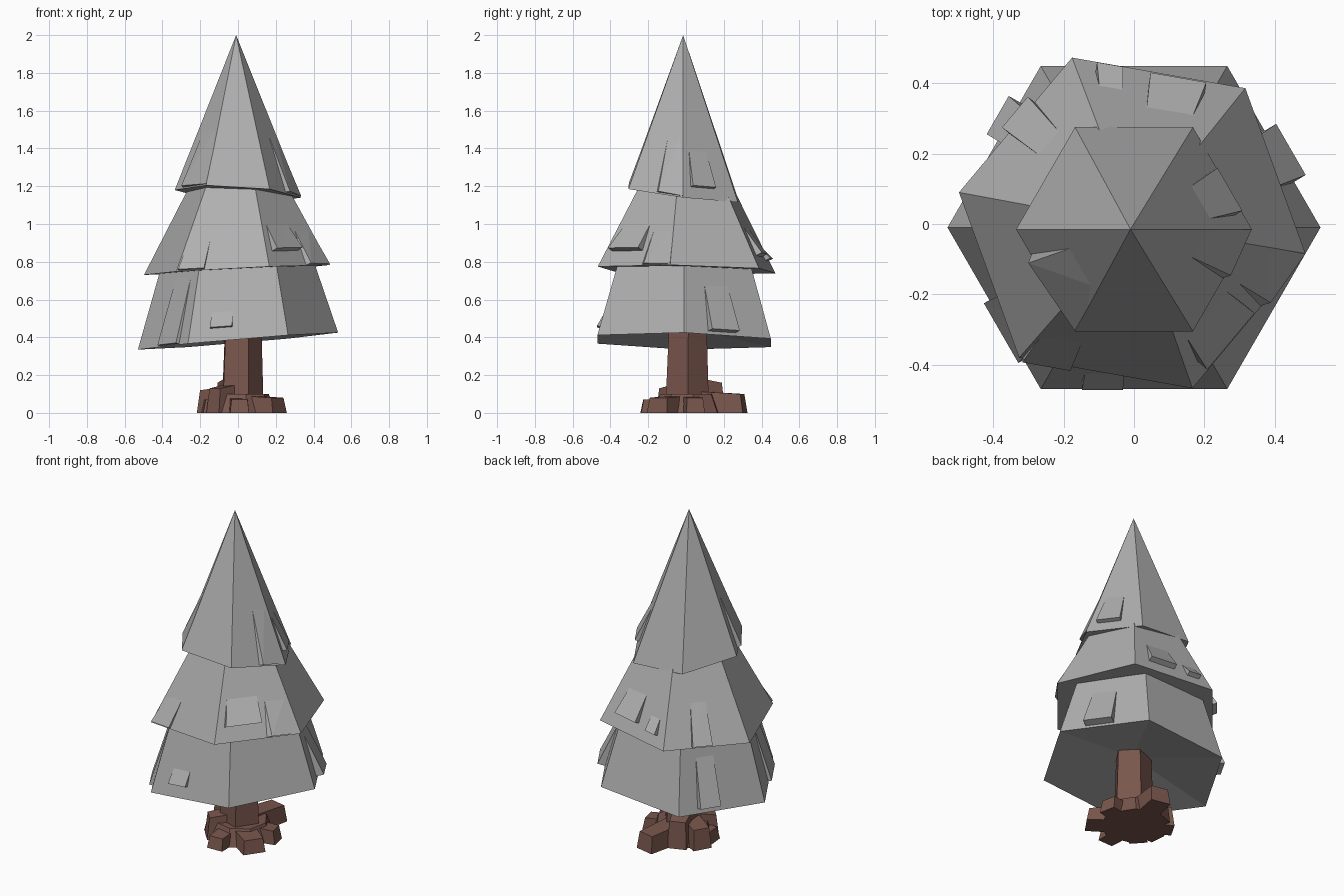
import bpy
from math import sin, cos, radians
from mathutils import Vector, Matrix

if "Cube" in bpy.data.objects:
    bpy.data.objects.remove(bpy.data.objects["Cube"])


def material(name, *rgb):
    m = bpy.data.materials.new(name)
    m.diffuse_color = (*rgb, 1)
    m.use_nodes = True
    m.node_tree.nodes["Principled BSDF"].inputs["Base Color"].default_value = m.diffuse_color
    return m


brown = material("bark", 0.19, 0.093, 0.073)
grey = material("foliage_grey", 0.43, 0.43, 0.43)


def make(name, verts, faces, mat=grey):
    me = bpy.data.meshes.new(name)
    me.from_pydata([tuple(v) for v in verts], [], faces)
    me.update()
    ob = bpy.data.objects.new(name, me)
    bpy.context.collection.objects.link(ob)
    me.materials.append(mat)
    return ob


def prism(name, low, high, mat=grey, hollow=None):
    # hollow: optional point the underside rises to
    n = len(low)
    faces = [(i, (i + 1) % n, n + (i + 1) % n, n + i) for i in range(n)]
    faces.append(tuple(range(n, 2 * n)))
    verts = low + high
    if hollow:
        verts = verts + [Vector(hollow)]
        faces += [((i + 1) % n, i, 2 * n) for i in range(n)]
    else:
        faces.append(tuple(reversed(range(n))))
    return make(name, verts, faces, mat)


def ring(n, r, turn, cx, cy, z, tx=0, ty=0):
    # regular polygon whose plane can be tilted along x and y
    pts = []
    for i in range(n):
        a = radians(turn + 360 * i / n)
        x, y = r * cos(a), r * sin(a)
        pts.append(Vector((cx + x, cy + y, z + tx * x + ty * y)))
    return pts


# foliage tiers: tilted hexagons, the top one closing to a point
low1 = ring(6, 0.53, 0, 0, -0.01, 0.38, 0.085, -0.02)
high1 = ring(6, 0.385, 0, 0, -0.01, 0.85)
low2 = ring(6, 0.5, -10, -0.005, 0.003, 0.757, 0.05, -0.02)
high2 = ring(6, 0.235, -10, 0, 0, 1.25)
low3 = ring(6, 0.335, 0, 0, -0.015, 1.16, -0.06, -0.12)
apex = Vector((-0.01, -0.015, 2.0))

prism("lower_foliage", low1, high1, hollow=(0.01, 0, 0.45))
prism("middle_foliage", low2, high2)
make("upper_foliage", low3 + [apex],
     [(i, (i + 1) % 6, 6) for i in range(6)] + [(5, 4, 3, 2, 1, 0)])


# wedge-shaped branch flaps lying on the tier faces;
# one that ends on a tier corner (t = 1) fades out there
def flap(name, low, high, side, t0, t1, s0, s1, depth):
    j = (side + 1) % 6

    def on(t, s):
        return low[side].lerp(low[j], t).lerp(high[side].lerp(high[j], t), s)
    n = (on(1, 0) - on(0, 0)).cross(on(0.5, 0.9) - on(0.5, 0)).normalized()
    a, b = on(t0, s0), on(t1, s0)
    c, d = on(t1, s1) - n * 0.003, on(t0, s1) - n * 0.003
    foot = on(t0 - 0.08, s0) if t1 == 1 else a
    end = 0.003 if t1 == 1 else depth
    verts = [foot - n * 0.01, b - n * 0.01, b + n * end, a + n * depth, c, d]
    make(name, verts, [(0, 1, 2, 3), (3, 2, 4), (3, 4, 5), (1, 0, 5, 4),
                       (0, 3, 5), (2, 1, 4)])


tiers = {1: (low1, high1), 2: (low2, high2), 3: (low3, [apex] * 6)}
# tier, side, start, end along the side, bottom, top up the side, depth
flaps = [
    (1, 0, .28, .6, .04, .65, .045), (1, 2, .22, .46, .06, .65, .045),
    (1, 3, .45, .82, .01, .8, .02), (1, 4, .21, .44, .15, .34, .022),
    (2, 1, .2, .55, .15, .48, .035), (2, 1, .72, .88, .12, .3, .03),
    (2, 2, .33, .56, .01, .5, .03), (2, 4, .02, .3, .01, .35, .015),
    (2, 5, .1, .56, .17, .48, .04), (2, 5, .66, 1, .01, .45, .018),
    (3, 0, .15, .6, .07, .32, .025), (3, 3, .3, 1, .01, .42, .022),
    (3, 5, .57, 1, .01, .42, .018),
]
for k, (tier, *rest) in enumerate(flaps):
    flap(f"branch_flap_{k + 1}", *tiers[tier], *rest)

# trunk and its flared foot
prism("trunk", ring(5, 0.12, -70, 0.015, 0.005, 0.05),
      ring(5, 0.1, -70, 0.02, 0.01, 0.6), brown)
prism("trunk_foot", ring(8, 0.19, 10, 0.015, 0.01, 0),
      ring(8, 0.15, 10, 0.015, 0.01, 0.1), brown)

# roots: blocks radiating from the foot (angle, reach, height, width)
roots = [(-88, .24, .07, .10), (-35, .27, .08, .13), (12, .245, .08, .10),
         (78, .32, .10, .12), (110, .2, .16, .11),
         (150, .22, .12, .11), (185, .19, .07, .10), (222, .18, .13, .10)]
for k, (ang, reach, h, w) in enumerate(roots):
    rot = Matrix.Rotation(radians(ang), 3, 'Z')
    a, b = w * 0.55, w * 0.5
    low = [(0.05, -a, 0), (reach, -b, 0), (reach, b, 0), (0.05, a, 0)]
    high = [(0.05, -b, h * 1.15), (reach - .015, -b * .85, h),
            (reach - .015, b * .85, h), (0.05, b, h * 1.15)]
    prism(f"root_{k + 1}", [rot @ Vector(p) for p in low],
          [rot @ Vector(p) for p in high], brown)
